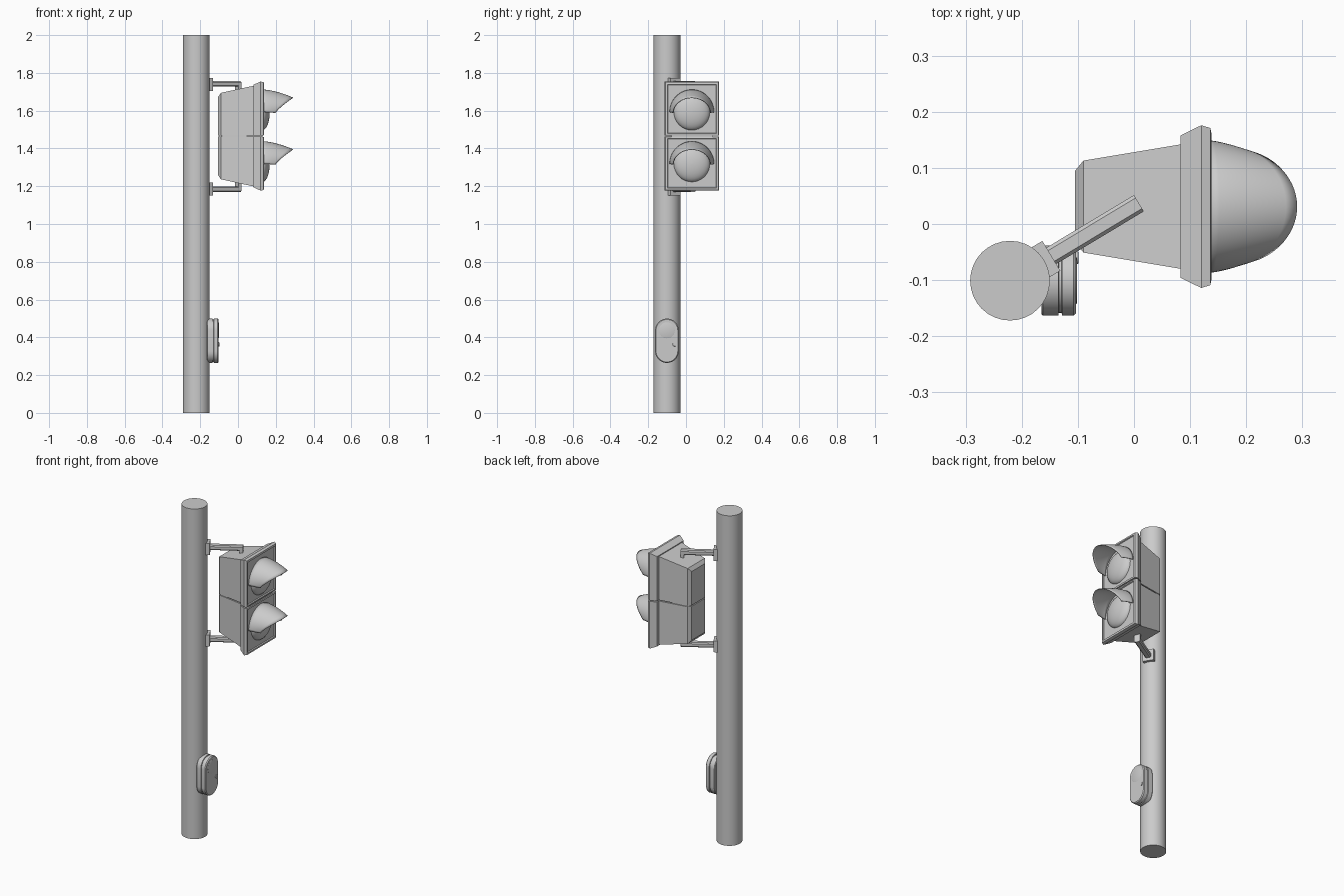
import bpy, bmesh, math
from mathutils import Matrix, Vector

if "Cube" in bpy.data.objects:
    bpy.data.objects.remove(bpy.data.objects["Cube"])

PX, PY, PR = -0.221, -0.101, 0.071      # pole centre and radius
CY, MID = 0.031, 1.4655                 # signal head centre, seam height


def finish(bm, name, smooth=None):
    bmesh.ops.recalc_face_normals(bm, faces=bm.faces)
    me = bpy.data.meshes.new(name)
    bm.to_mesh(me)
    bm.free()
    ob = bpy.data.objects.new(name, me)
    bpy.context.collection.objects.link(ob)
    if smooth:
        bpy.ops.object.select_all(action='DESELECT')
        bpy.context.view_layer.objects.active = ob
        ob.select_set(True)
        bpy.ops.object.shade_smooth_by_angle(angle=math.radians(smooth))
    return ob


def loft(name, rings, smooth=None, closed=True):
    """Skin a list of equal-length point rings; cap the ends when closed."""
    bm = bmesh.new()
    vs = [[bm.verts.new(p) for p in r] for r in rings]
    n = len(rings[0])
    for a, b in zip(vs, vs[1:]):
        for i in range(n if closed else n - 1):
            j = (i + 1) % n
            bm.faces.new((a[i], a[j], b[j], b[i]))
    if closed:
        bm.faces.new(vs[0])
        bm.faces.new(vs[-1])
    return finish(bm, name, smooth)


def circle(r, n=32):
    return [(r * math.cos(2 * math.pi * i / n), r * math.sin(2 * math.pi * i / n)) for i in range(n)]


# Pole
loft("pole", [[(PX + x, PY + y, z) for x, y in circle(PR, 32)] for z in (0, 2)], 40)


# Signal modules: (x, half width, inset from seam, height above seam)
BODY = [(-0.105, 0.064, 0.003, 0.208), (-0.09, 0.082, 0.003, 0.229), (0.09, 0.112, 0.003, 0.268)]
FRAME = [(0.083, 0.127, 0.003, 0.272), (0.12, 0.145, 0.003, 0.289), (0.136, 0.140, 0.004, 0.285),
         (0.138, 0.130, 0.013, 0.274), (0.132, 0.127, 0.016, 0.271)]


def section(x, w, lo, hi, s):
    return [(x, CY - w, MID + s * lo), (x, CY + w, MID + s * lo),
            (x, CY + w, MID + s * hi), (x, CY - w, MID + s * hi)]


def visor(name, zc):
    """Hood lofted from a half circle on the frame to a sloping, pointed lip."""
    rings = []
    for k in range(9):
        t = k / 8
        row = []
        for i in range(33):
            a = math.pi * i / 32
            c, s = math.cos(a), max(math.sin(a), 0.0)
            e = t ** 1.6
            row.append((0.132 + t * (0.066 + 0.092 * s ** 1.2),
                        CY + c * (0.116 - 0.018 * e),
                        zc - 0.004 * e + s * (0.118 - 0.038 * e)))
        rings.append(row)
    ob = loft(name, rings, 40, closed=False)
    m = ob.modifiers.new("thickness", 'SOLIDIFY')
    m.thickness, m.offset = 0.004, 0


for tag, s, zc in (("upper", 1, 1.592), ("lower", -1, 1.318)):
    loft(tag + "_housing", [section(*r, s) for r in BODY])
    loft(tag + "_frame", [section(*r, s) for r in FRAME])
    # Domed lens
    rings = []
    for k in range(9):
        a = math.pi / 2 * k / 8
        rings.append([(0.128 + 0.04 * math.sin(a), CY + y, zc + z)
                      for y, z in circle(max(0.096 * math.cos(a), 0.0005))])
    loft(tag + "_lens", rings, 50)
    visor(tag + "_visor", zc)

# Seam gasket between the two modules
loft("seam_gasket", [section(x, w, -0.004, 0.004, 1) for x, w in ((-0.098, 0.066), (-0.085, 0.079), (0.13, 0.108))])


# Brackets: boxes laid along the direction from the pole to the head
def bracket_box(name, r0, r1, w, z0, z1, flip, bevel=0.0):
    bm = bmesh.new()
    bmesh.ops.create_cube(bm, size=1)
    bmesh.ops.scale(bm, vec=(r1 - r0, w, z1 - z0), verts=bm.verts)
    bmesh.ops.translate(bm, vec=((r0 + r1) / 2, 0, (z0 + z1) / 2), verts=bm.verts)
    if bevel:
        edges = [e for e in bm.edges if abs((e.verts[0].co - e.verts[1].co).x) > 0.01]
        bmesh.ops.bevel(bm, geom=edges, offset=bevel, segments=1, affect='EDGES', profile=0.5)
    bm.transform(Matrix.Translation((PX, PY, 0)) @ Matrix.Rotation(math.radians(31), 4, 'Z'))
    if flip:
        for v in bm.verts:
            v.co.z = 2 * 1.463 - v.co.z
    finish(bm, name)


for tag, flip in (("upper", False), ("lower", True)):
    bracket_box(tag + "_bracket_plate", 0.06, 0.086, 0.062, 1.705, 1.774, flip)
    bracket_box(tag + "_bracket_arm", 0.08, 0.268, 0.034, 1.727, 1.756, flip, 0.006)
    bracket_box(tag + "_bracket_foot", 0.25, 0.268, 0.034, 1.69, 1.735, flip)


# Push-button box: layered stadium outline
def stadium(x, d):
    r, half = 0.0625 - d, 0.055
    pts = []
    for i in range(34):
        k = i if i < 17 else i - 1
        a = math.pi * k / 16
        pts.append((x, PY + r * math.cos(a), 0.382 + (half if i < 17 else -half) + r * math.sin(a)))
    return pts


loft("button_box", [stadium(x, d) for x, d in (
    (-0.165, 0.003), (-0.162, 0), (-0.135, 0), (-0.134, 0.005), (-0.129, 0.005),
    (-0.128, 0), (-0.108, 0), (-0.103, 0.005))], 35)


def disc(name, y, z, r, x1):
    loft(name, [[(x, y + a, z + b) for a, b in circle(q, 24)]
                for x, q in ((-0.11, r), (x1 - 0.001, r), (x1, r * 0.93))], 35)


disc("touch_pad", PY, 0.437, 0.042, -0.1015)
disc("small_button", -0.06, 0.363, 0.011, -0.099)
